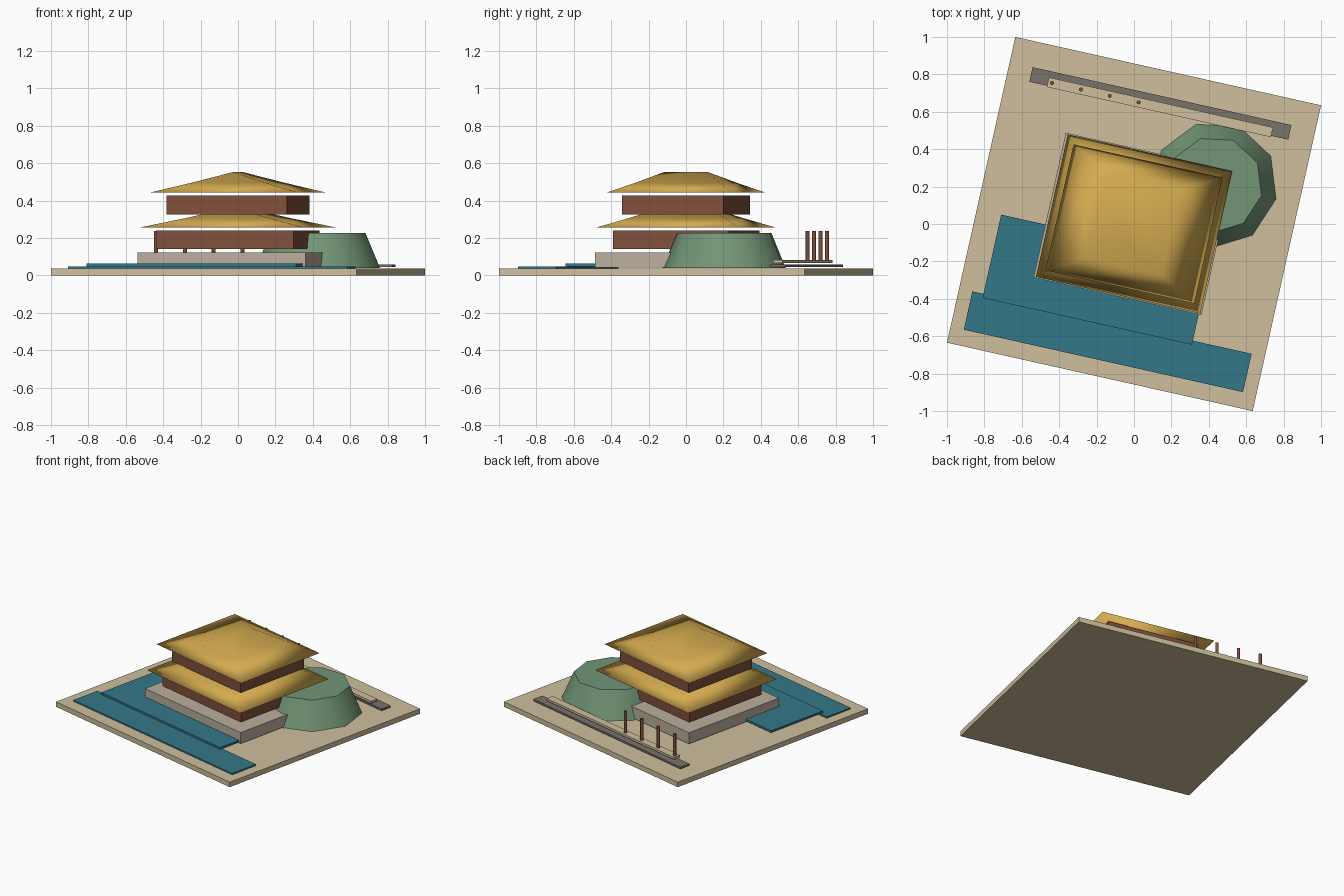
import bpy, bmesh, math
from mathutils import Matrix

if "Cube" in bpy.data.objects:
    bpy.data.objects.remove(bpy.data.objects["Cube"])

TURN = Matrix.Rotation(math.radians(-12.6), 4, 'Z')


def material(name, rgb):
    m = bpy.data.materials.new(name)
    m.diffuse_color = (*rgb, 1)
    m.use_nodes = True
    m.node_tree.nodes["Principled BSDF"].inputs["Base Color"].default_value = m.diffuse_color
    return m


SAND = material("sand", (0.62, 0.52, 0.335))
STONE = material("stone", (0.50, 0.43, 0.34))
PATH = material("path_grey", (0.19, 0.17, 0.145))
WATER = material("water", (0.033, 0.185, 0.245))
WOOD = material("wood", (0.215, 0.08, 0.046))
GOLD = material("gold", (0.66, 0.41, 0.08))
GREEN = material("green", (0.17, 0.30, 0.18))


def finish(bm, name, mat, smooth=False, turn=True):
    bmesh.ops.recalc_face_normals(bm, faces=bm.faces)
    for f in bm.faces:
        f.smooth = smooth
    if turn:
        bm.transform(TURN)
    me = bpy.data.meshes.new(name)
    bm.to_mesh(me)
    bm.free()
    me.materials.append(mat)
    ob = bpy.data.objects.new(name, me)
    bpy.context.collection.objects.link(ob)
    return ob


def box(name, x0, x1, y0, y1, z0, z1, mat):
    bm = bmesh.new()
    bmesh.ops.create_cube(bm, size=1)
    bmesh.ops.scale(bm, vec=(x1 - x0, y1 - y0, z1 - z0), verts=bm.verts)
    bmesh.ops.translate(bm, vec=((x0 + x1) / 2, (y0 + y1) / 2, (z0 + z1) / 2), verts=bm.verts)
    return finish(bm, name, mat)


def prism(name, x, y, r0, r1, z0, z1, sides, mat, angle=0.0, turn=True):
    # smooth sides, crisp rims
    bm = bmesh.new()
    m = Matrix.Translation((x, y, (z0 + z1) / 2)) @ Matrix.Rotation(math.radians(angle), 4, 'Z')
    bmesh.ops.create_cone(bm, cap_ends=True, segments=sides, radius1=r0, radius2=r1,
                          depth=z1 - z0, matrix=m)
    for e in bm.edges:
        e.smooth = abs(e.verts[0].co.z - e.verts[1].co.z) > 1e-4
    return finish(bm, name, mat, smooth=True, turn=turn)


def roof(name, hx, hy, ridge, z0, z1):
    # eave ring, halfway ring and a short ridge running front to back
    bm = bmesh.new()
    signs = [(-1, -1), (1, -1), (1, 1), (-1, 1)]
    mid_z = z0 + (z1 - z0) * 0.48
    eave = [bm.verts.new((sx * hx, sy * hy, z0)) for sx, sy in signs]
    mid = [bm.verts.new((sx * hx / 2, sy * (hy + ridge) / 2, mid_z)) for sx, sy in signs]
    front, back = (bm.verts.new((0, s * ridge, z1)) for s in (-1, 1))
    bm.faces.new(eave[::-1])
    for i in range(4):
        j = (i + 1) % 4
        bm.faces.new((eave[i], eave[j], mid[j], mid[i]))
    bm.faces.new((mid[0], mid[1], front))
    bm.faces.new((mid[2], mid[3], back))
    bm.faces.new((mid[1], mid[2], back, front))
    bm.faces.new((mid[3], mid[0], front, back))
    return finish(bm, name, GOLD, smooth=True)


# ground and ponds
box("ground_slab", -0.8375, 0.8375, -0.8375, 0.8375, 0, 0.036, SAND)
box("front_pond", -0.765, 0.765, -0.75, -0.54, 0.036, 0.046, WATER)
box("inner_pond", -0.704, 0.443, -0.562, -0.106, 0.048, 0.062, WATER)

# pavilion
box("podium", -0.462, 0.458, -0.396, 0.396, 0.042, 0.122, STONE)
box("lower_storey", -0.379, 0.375, -0.317, 0.317, 0.142, 0.24, WOOD)
roof("lower_roof", 0.45, 0.39, 0.13, 0.256, 0.362)
box("upper_storey", -0.33, 0.33, -0.278, 0.278, 0.325, 0.426, WOOD)
roof("upper_roof", 0.408, 0.345, 0.12, 0.442, 0.552)

# low-poly hill
prism("hill", 0.43, 0.21, 0.338, 0.258, 0.038, 0.227, 9, GREEN, angle=17, turn=False)

# back walkway with posts
box("back_path", -0.712, 0.706, 0.62, 0.70, 0.044, 0.057, PATH)
box("walkway_deck", -0.615, 0.613, 0.613, 0.666, 0.067, 0.083, SAND)
for i in range(4):
    prism(f"walkway_post_{i + 1}", -0.592 + 0.158 * i, 0.64, 0.011, 0.011, 0.083, 0.237, 8, WOOD)
